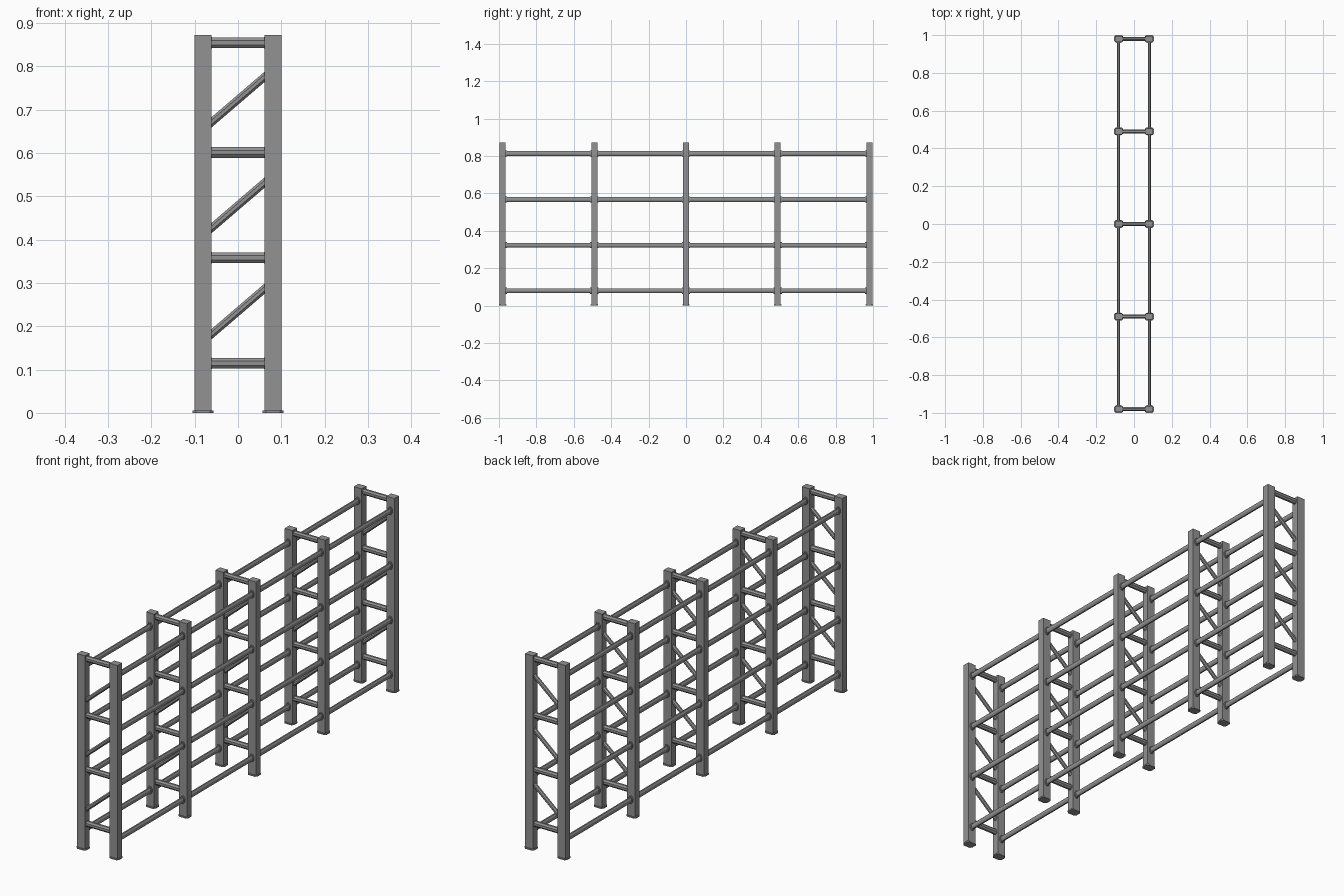
import bpy
from math import cos, sin, pi
from mathutils import Vector

if "Cube" in bpy.data.objects:
    bpy.data.objects.remove(bpy.data.objects["Cube"])

FRAMES = [-0.98, -0.49, 0.0, 0.49, 0.98]
PX, PHX, PHY, TOP = 0.081, 0.0195, 0.016, 0.872   # post centre, half sizes, height

# Dark painted steel
steel = bpy.data.materials.new("dark_steel")
steel.diffuse_color = (0.29, 0.29, 0.29, 1)
steel.use_nodes = True
steel.node_tree.nodes["Principled BSDF"].inputs["Base Color"].default_value = steel.diffuse_color


def prism(name, start, end, outline, side):
    """Extrude a 2D outline from start to end; side is the outline's first axis."""
    a, b = Vector(start), Vector(end)
    d = (b - a).normalized()
    u = Vector(side)
    v = d.cross(u)
    n = len(outline)
    verts = [p + u * s + v * t for p in (a, b) for s, t in outline]
    faces = [tuple(range(n))[::-1], tuple(range(n, 2 * n))]
    faces += [(i, (i + 1) % n, n + (i + 1) % n, n + i) for i in range(n)]
    me = bpy.data.meshes.new(name)
    me.from_pydata(verts, [], faces)
    me.update()
    me.materials.append(steel)
    ob = bpy.data.objects.new(name, me)
    bpy.context.collection.objects.link(ob)
    return ob


def tube(ru, rv, n=8):
    k = 1 / cos(pi / n)
    return [(ru * k * cos(2 * pi * (i + .5) / n), rv * k * sin(2 * pi * (i + .5) / n))
            for i in range(n)]


def rect(hx, hy):
    return [(-hx, -hy), (hx, -hy), (hx, hy), (-hx, hy)]


def cut_rect(hx, hy, c):
    return [(-hx + c, -hy), (hx - c, -hy), (hx, -hy + c), (hx, hy - c),
            (hx - c, hy), (-hx + c, hy), (-hx, hy - c), (-hx, -hy + c)]


X, Y = (1, 0, 0), (0, 1, 0)
IN = PX - PHX   # inner face of the posts

for y in FRAMES:
    # Posts and foot plates
    for s in (-1, 1):
        prism("post", (s * PX, y, 0), (s * PX, y, TOP), rect(PHX, PHY), X)
        prism("foot_plate", (s * PX, y, 0), (s * PX, y, 0.006),
              cut_rect(0.024, 0.02, 0.008), X)
    # Cross rungs with end collars
    for z in (0.115, 0.358, 0.601, 0.854):
        prism("rung", (-IN - .004, y, z), (IN + .004, y, z), tube(0.0105, 0.0122), Y)
        for s in (-1, 1):
            prism("rung_collar", (s * (IN + .002), y, z), (s * (IN - 0.002), y, z),
                  tube(0.0112, 0.0132), Y)
    # Diagonal braces
    for z in (0.234, 0.479, 0.723):
        prism("brace", (-IN - .005, y, z - 0.057), (IN + .005, y, z + 0.057),
              tube(0.0085, 0.009), Y)

# Long rails between frames, with a collar at each post
for y0, y1 in zip(FRAMES, FRAMES[1:]):
    for s in (-1, 1):
        for z in (0.079, 0.323, 0.567, 0.813):
            prism("rail", (s * PX, y0 + 0.012, z), (s * PX, y1 - 0.012, z),
                  tube(0.0078, 0.0122), X)
            for yc, d in ((y0, 1), (y1, -1)):
                prism("rail_collar", (s * PX, yc + d * 0.013, z),
                      (s * PX, yc + d * 0.022, z), tube(0.0105, 0.0165), X)
